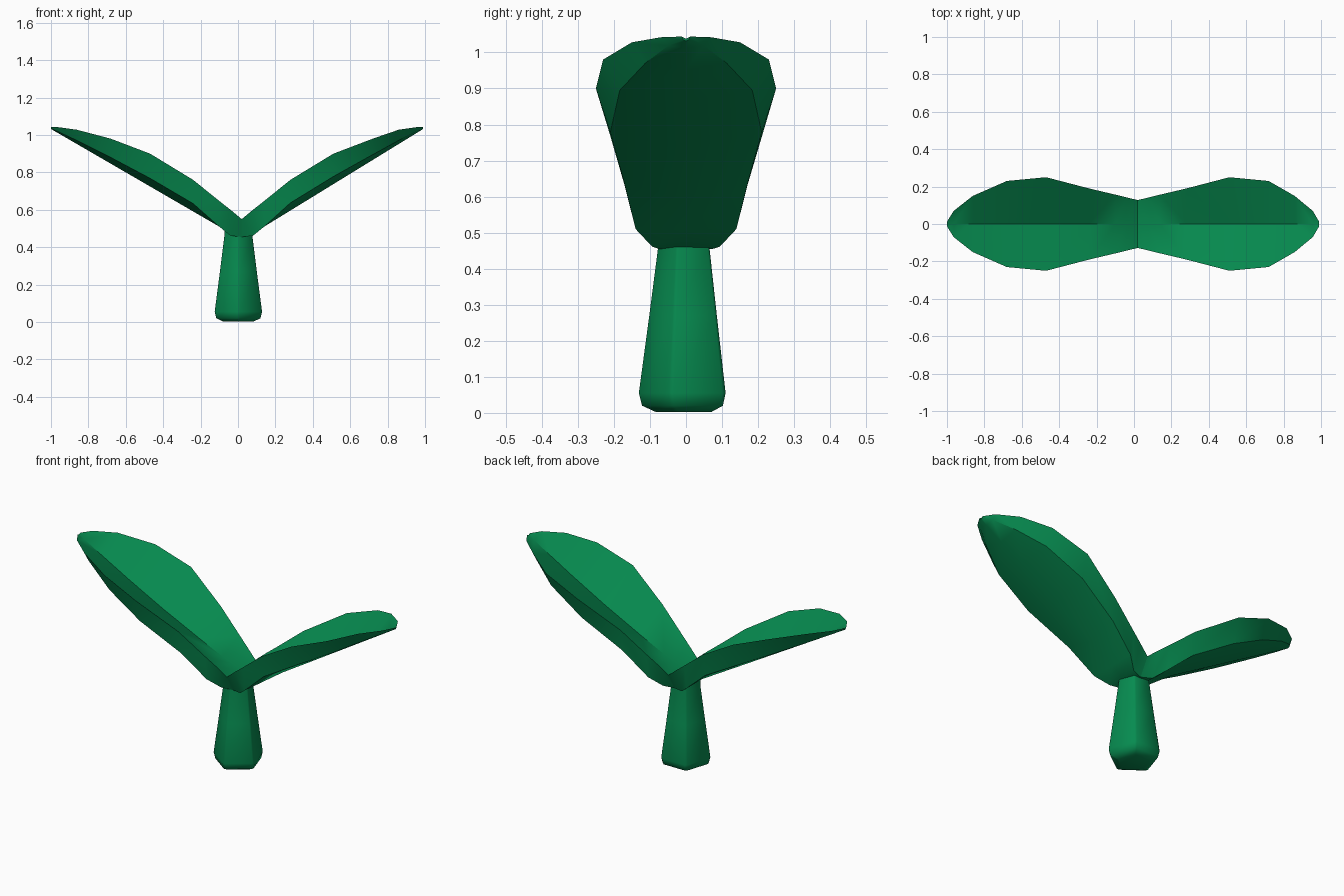
import bpy, bmesh, math

if "Cube" in bpy.data.objects:
    bpy.data.objects.remove(bpy.data.objects["Cube"])

green = bpy.data.materials.new("leaf green")
green.diffuse_color = (0.002, 0.26, 0.08, 1)
green.use_nodes = True
green.node_tree.nodes["Principled BSDF"].inputs["Base Color"].default_value = green.diffuse_color


def build(name, rings, angle, cap_start=True):
    """Skin a list of equal-length rings and cap the ends."""
    bm = bmesh.new()
    rows = [[bm.verts.new(p) for p in r] for r in rings]
    n = len(rows[0])
    for a, b in zip(rows, rows[1:]):
        for i in range(n):
            j = (i + 1) % n
            bm.faces.new((a[i], a[j], b[j], b[i]))
    if cap_start:
        bm.faces.new(rows[0])
    bm.faces.new(rows[-1])
    bmesh.ops.recalc_face_normals(bm, faces=bm.faces)
    me = bpy.data.meshes.new(name)
    bm.to_mesh(me)
    bm.free()
    ob = bpy.data.objects.new(name, me)
    bpy.context.collection.objects.link(ob)
    me.materials.append(green)
    bpy.ops.object.select_all(action='DESELECT')
    ob.select_set(True)
    bpy.context.view_layer.objects.active = ob
    bpy.ops.object.shade_smooth_by_angle(angle=math.radians(angle))


# Leaves: folded top with a sharp central crease, full rounded underside
CENTRE = 0.02
# distance from centre, half width, edge height, underside fullness
PROFILE = [(0.00, 0.128, 0.55, 0.58),
           (0.06, 0.142, 0.60, 0.66),
           (0.12, 0.157, 0.647, 0.89),
           (0.26, 0.19, 0.76, 0.90),
           (0.49, 0.25, 0.90, 0.84),
           (0.70, 0.23, 0.98, 0.80)]


def leaf(name, side, length):
    tip = [(0.865 * length, 0.150, 1.028, 0.75),
           (0.965 * length, 0.070, 1.042, 0.7),
           (length, 0.012, 1.044, 0.6)]
    rings = []
    for d, w, top, full in PROFILE + tip:
        x = CENTRE + side * d
        if d < 0.1:
            low = 0.455 + 0.1 * d
        else:
            low = 0.51 + 0.522 * (d - 0.12) / (length - 0.12)
        t = d / length
        crease = max(0.535 + 0.503 * t - 0.02 * math.sin(math.pi * t), low + 0.005)
        mid = low + (0.25 * (top - low) if d > 0.2 else 0)
        rings.append([(x, w, top), (x, 0, crease), (x, -w, top),
                      (x, -w * full, mid), (x, 0, low), (x, w * full, mid)])
    build(name, rings, 35, cap_start=False)


leaf("right_leaf", 1, 0.97)
leaf("left_leaf", -1, 1.02)

# Stem: tapering five-sided stalk with a rounded foot
STEM = [(0.003, 0.085), (0.02, 0.122), (0.055, 0.131), (0.27, 0.102),
        (0.455, 0.078), (0.49, 0.078)]


def stem_ring(z, r):
    pts = []
    for k in range(5):
        for off in (-3, 3):
            a = math.radians(-90 + 72 * k + off)
            pts.append((0.002 + r * math.cos(a), r * math.sin(a), z))
    return pts


build("stem", [stem_ring(z, r) for z, r in STEM], 60)
